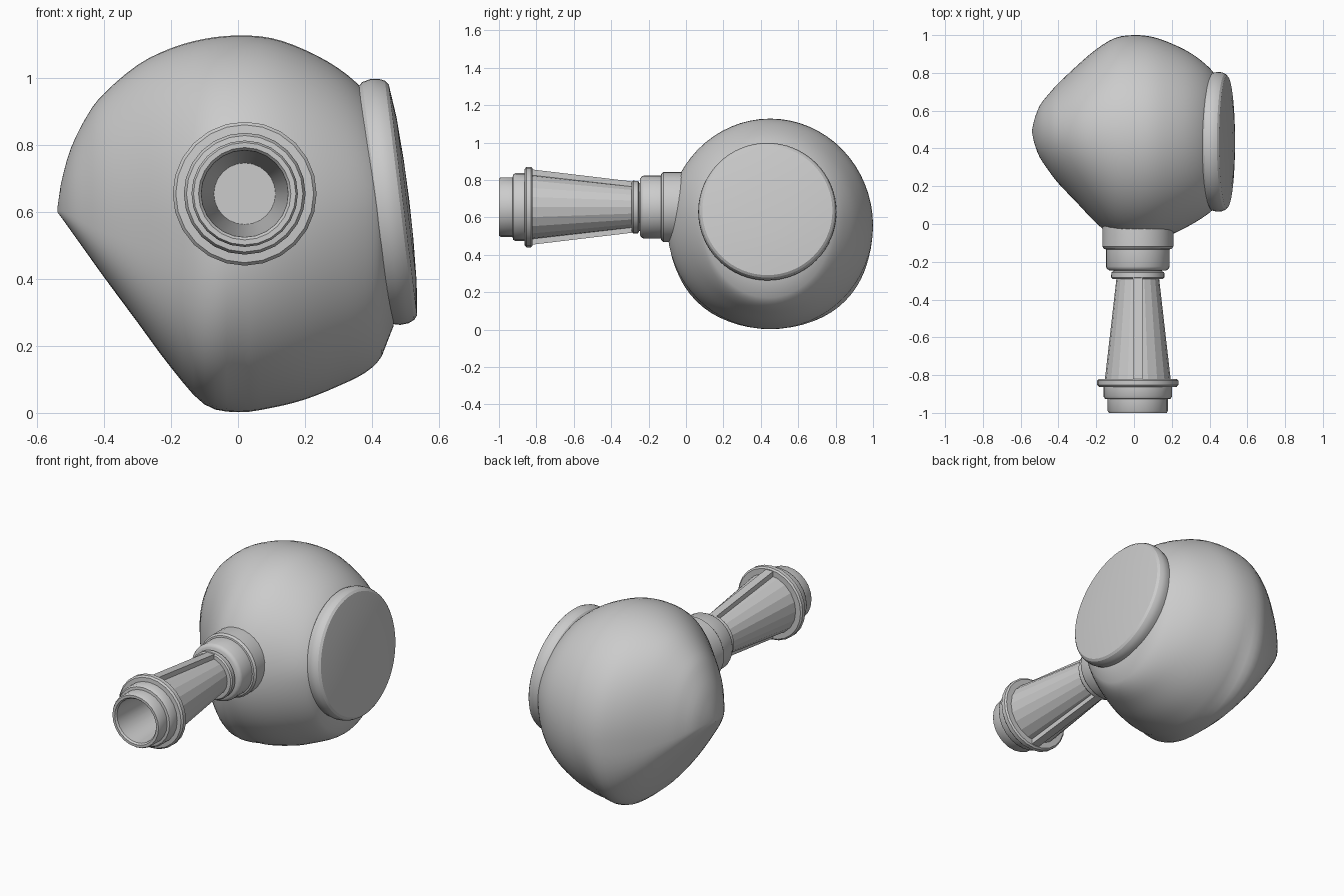
import bpy, bmesh, math
from mathutils import Vector

if "Cube" in bpy.data.objects:
    bpy.data.objects.remove(bpy.data.objects["Cube"])


def finish(name, bm, angle):
    bmesh.ops.remove_doubles(bm, verts=bm.verts, dist=1e-5)
    bmesh.ops.recalc_face_normals(bm, faces=bm.faces)
    me = bpy.data.meshes.new(name)
    bm.to_mesh(me)
    bm.free()
    ob = bpy.data.objects.new(name, me)
    bpy.context.collection.objects.link(ob)
    if angle:
        bpy.ops.object.select_all(action='DESELECT')
        ob.select_set(True)
        bpy.context.view_layer.objects.active = ob
        bpy.ops.object.shade_smooth_by_angle(angle=math.radians(angle))
    return ob


def skin(bm, rings):
    n = len(rings[0])
    rows = [[bm.verts.new(p) for p in r] for r in rings]
    for a, b in zip(rows, rows[1:]):
        for i in range(n):
            j = (i + 1) % n
            bm.faces.new((a[i], a[j], b[j], b[i]))


def lathe(name, profile, origin, axis, u, segs, angle):
    """Revolve (radius, distance) points around an axis."""
    o, axis, u = Vector(origin), Vector(axis).normalized(), Vector(u)
    v = axis.cross(u)
    bm = bmesh.new()
    rings = []
    for r, t in profile:
        rings.append([o + axis * t + (u * math.cos(k * math.tau / segs)
                      + v * math.sin(k * math.tau / segs)) * r for k in range(segs)])
    skin(bm, rings)
    bmesh.ops.dissolve_degenerate(bm, dist=1e-5, edges=bm.edges)
    return finish(name, bm, angle)


# Bulb body: cross-sections along x as (x, z low, z widest, z high, y centre, half width)
stations = [
    (-.54, .60, .605, .61, .49, .005), (-.53, .587, .61, .68, .49, .055),
    (-.50, .545, .605, .79, .49, .135), (-.45, .475, .59, .89, .485, .205),
    (-.40, .405, .58, .955, .48, .265), (-.30, .27, .57, 1.04, .475, .365),
    (-.20, .135, .56, 1.09, .465, .46), (-.10, .025, .555, 1.118, .455, .53),
    (0, .002, .555, 1.128, .45, .55), (.10, .015, .56, 1.12, .45, .54),
    (.20, .04, .57, 1.085, .45, .505), (.30, .08, .58, 1.03, .45, .455),
    (.38, .12, .59, .96, .445, .40), (.43, .17, .59, .88, .44, .35),
    (.465, .26, .59, .79, .44, .28), (.47, .58, .59, .60, .44, .005),
]


def catmull(a, b, c, d, t):
    return tuple(.5 * (2 * q + (r - p) * t + (2 * p - 5 * q + 4 * r - s) * t * t
                 + (3 * q - p - 3 * r + s) * t ** 3) for p, q, r, s in zip(a, b, c, d))


fine = []
for i in range(len(stations) - 1):
    P = [stations[min(max(i + k, 0), len(stations) - 1)] for k in (-1, 0, 1, 2)]
    smooth = 0 < i < len(stations) - 3
    for s in range(3 if smooth else 1):
        fine.append(catmull(*P, s / 3))
fine.append(stations[-1])
rings = []
for x, lo, zc, hi, yc, hw in fine:
    flat = min(max((-x) / .3, 0), 1)      # flatter underside on the left slope
    ring = []
    for k in range(64):
        c, s = math.cos(k * math.tau / 64), math.sin(k * math.tau / 64)
        e = 1 if s >= 0 else 2 / (2 + 1.2 * flat)
        y = math.copysign(abs(c) ** e, c) * hw
        z = s * (hi - zc) if s >= 0 else -abs(s) ** e * (zc - lo)
        ring.append((x, yc + y, zc + z))
    rings.append(ring)
bm = bmesh.new()
skin(bm, rings)
bm.verts.ensure_lookup_table()
for ring in (bm.verts[:64], bm.verts[-64:]):
    bm.faces.new(ring)
finish("bulb_body", bm, 40)

# Round side cap with rolled rim, tilted slightly upward
lathe("side_cap", [(0, -.06), (.33, -.06), (.35, -.055), (.364, -.04), (.37, -.015),
                   (.368, .01), (.36, .028), (.348, .038), (.25, .049), (.12, .055), (0, .057)],
      (.455, .435, .632), (.9926, 0, .1216), (0, 1, 0), 64, 22)

# Handle parts share one axis pointing to the front
AX = ((.02, 0, .655), (0, -1, 0), (1, 0, 0))
lathe("neck_collar", [(0, -.03), (.185, -.03), (.188, .0), (.188, .12), (.178, .132),
                      (.169, .134), (.169, .225), (.163, .238), (.15, .246), (0, .246)], *AX, 32, 35)
lathe("neck_ring", [(0, .24), (.125, .24), (.128, .25), (.14, .256), (.141, .282),
                    (.134, .29), (.115, .292), (0, .292)], *AX, 32, 35)
lathe("handle_cone", [(.112, .28), (.175, .83)], *AX, 20, 0)
lathe("handle_end", [(.17, .82), (.206, .82), (.215, .828), (.215, .852), (.206, .862),
                     (.182, .864), (.182, .912), (.174, .925), (.159, .927), (.159, .99),
                     (.153, 1.0), (.138, 1.0), (.13, .99), (.092, .30), (0, .30)], *AX, 24, 35)

# Two ribs, above and below the cone
for name, sgn in (("rib_top", 1), ("rib_bottom", -1)):
    bm = bmesh.new()
    ring = lambda y, r0, r1: [(.02 + a * .024, y, .655 + sgn * r)
                              for a, r in ((-1, r0), (1, r0), (1, r1), (-1, r1))]
    skin(bm, [ring(-.27, .10, .135), ring(-.84, .16, .203)])
    bm.verts.ensure_lookup_table()
    bm.faces.new(bm.verts[:4])
    bm.faces.new(bm.verts[4:])
    finish(name, bm, 0)
